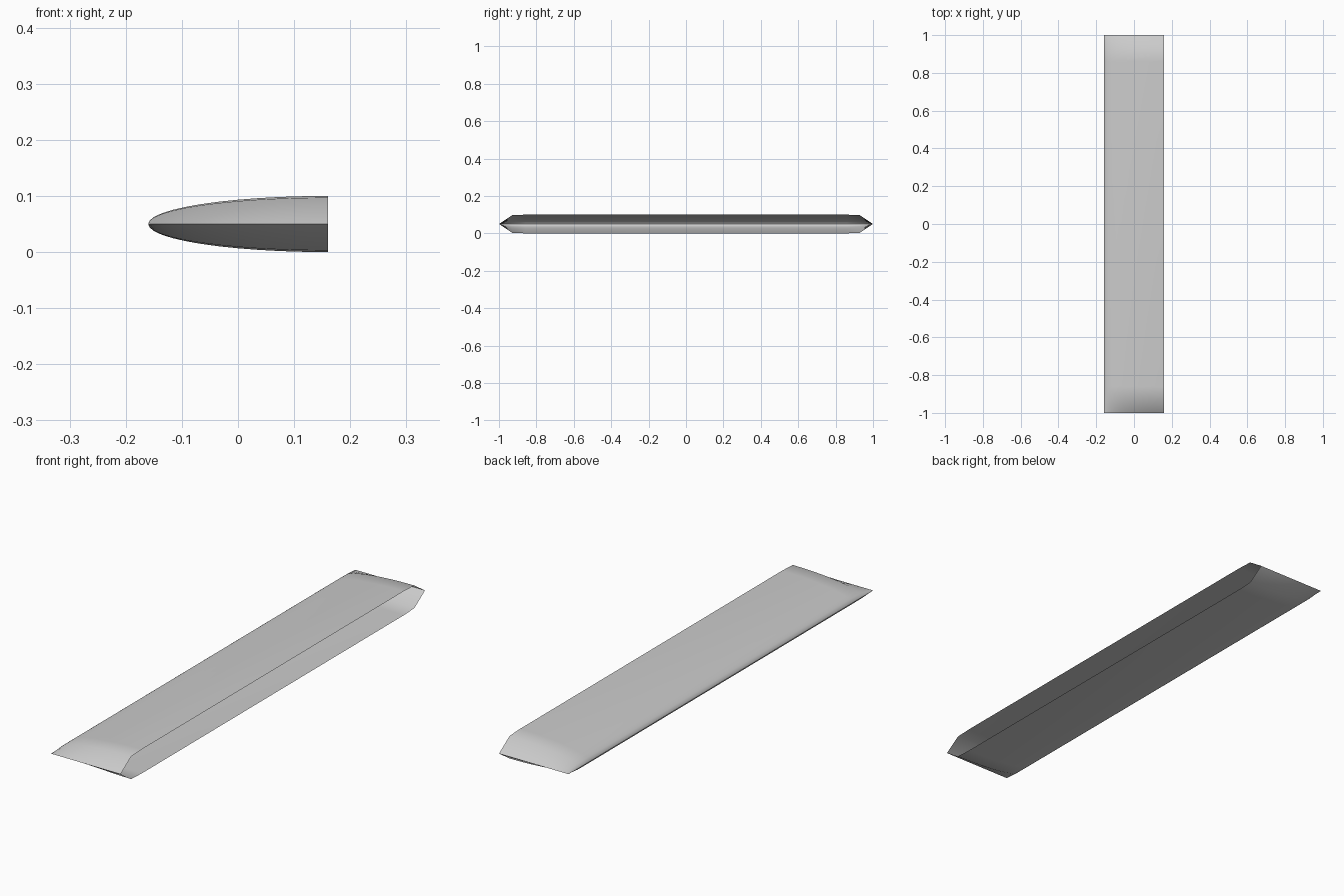
import bpy, bmesh, math

if "Cube" in bpy.data.objects:
    bpy.data.objects.remove(bpy.data.objects["Cube"])

N = 24                      # segments around the half-ellipse
HALF_W, HALF_H, MID = 0.16, 0.05, 0.05

# stations along the length: (y, height scale)
half = [(0.86, 1.0), (0.93, 0.94), (1.0, 0.0)]
stations = [(-y, s) for y, s in reversed(half)] + half

# open half-elliptical gutter, nose towards -x, lofted along y
bm = bmesh.new()
rings = []
for y, s in stations:
    ring = []
    for i in range(N + 1):
        a = math.pi / 2 + math.pi * i / N
        ring.append(bm.verts.new((HALF_W + 2 * HALF_W * math.cos(a), y,
                                  MID + HALF_H * s * math.sin(a))))
    rings.append(ring)
for r0, r1 in zip(rings, rings[1:]):
    for i in range(N):
        bm.faces.new((r0[i], r1[i], r1[i + 1], r0[i + 1]))

# pinch both ends to a straight edge
bmesh.ops.remove_doubles(bm, verts=bm.verts[:], dist=1e-5)
bmesh.ops.recalc_face_normals(bm, faces=bm.faces[:])
top = max(bm.faces, key=lambda f: f.calc_center_median().z)
if top.normal.z < 0:
    bmesh.ops.reverse_faces(bm, faces=bm.faces[:])

mesh = bpy.data.meshes.new("hollow_blade")
bm.to_mesh(mesh)
bm.free()
blade = bpy.data.objects.new("hollow_blade", mesh)
bpy.context.collection.objects.link(blade)
bpy.context.view_layer.objects.active = blade
blade.select_set(True)
bpy.ops.object.shade_smooth_by_angle(angle=math.radians(35))
